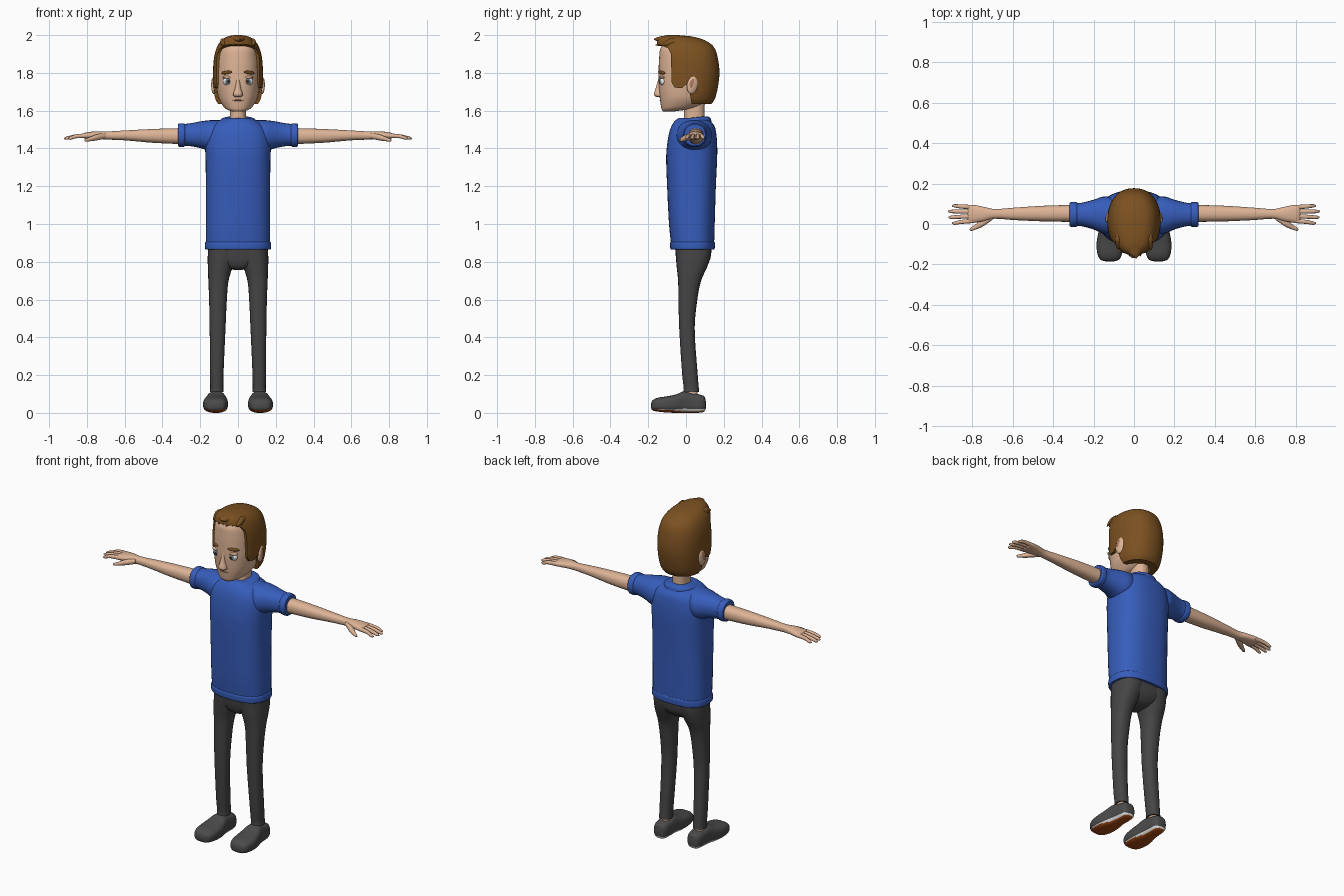
import bpy, bmesh, math
from mathutils import Matrix, Euler, Vector


def material(name, rgb):
    m = bpy.data.materials.new(name)
    m.diffuse_color = (*rgb, 1)
    return m


SKIN = material("skin", (.73, .456, .305))
HAIR = material("brown hair", (.2, .082, .015))
BLUE = material("blue cloth", (.038, .11, .5))
TROUSER = material("charcoal cloth", (.06, .06, .06))
SHOE = material("grey shoe", (.07, .07, .07))
WHITE = material("white", (.8, .8, .8))
RUBBER = material("orange rubber", (.376, .07, .007))
IRIS = material("grey blue iris", (.13, .18, .21))
BLACK = material("black", (.01, .01, .01))
LIP = material("lip", (.45, .2, .13))


def finish(name, bm, *mats):
    bmesh.ops.recalc_face_normals(bm, faces=bm.faces)
    me = bpy.data.meshes.new(name)
    bm.to_mesh(me)
    bm.free()
    for m in mats:
        me.materials.append(m)
    me.shade_smooth()
    me.set_sharp_from_angle(angle=math.radians(45))
    ob = bpy.data.objects.new(name, me)
    bpy.context.collection.objects.link(ob)
    return ob


def smooth_rings(rings, steps):
    """Hermite interpolation of ring extents along the axis."""
    def slope(i, c):
        a, b = rings[max(i - 1, 0)], rings[min(i + 1, len(rings) - 1)]
        return (b[c] - a[c]) / (b[0] - a[0])
    out = []
    for i in range(len(rings) - 1):
        p, q = rings[i], rings[i + 1]
        h = q[0] - p[0]
        for k in range(steps):
            u = k / steps
            row = [p[0] + h * u]
            for c in range(1, 5):
                row.append((2*u**3 - 3*u*u + 1) * p[c] + (u**3 - 2*u*u + u) * h * slope(i, c)
                           + (3*u*u - 2*u**3) * q[c] + (u**3 - u*u) * h * slope(i + 1, c))
            out.append(row)
    return out + [rings[-1]]


def loft(name, axis, rings, mat, n=24, p=2.3, steps=4, s=1):
    """Skin rounded sections (position, a_min, a_max, b_min, b_max) along an axis."""
    bm = bmesh.new()
    loops = []
    for t, a0, a1, b0, b1 in smooth_rings(rings, steps):
        loop = []
        for k in range(n):
            c, d = math.cos(2*math.pi*k/n), math.sin(2*math.pi*k/n)
            a = (a0 + a1)/2 + (a1 - a0)/2 * math.copysign(abs(c)**(2/p), c)
            b = (b0 + b1)/2 + (b1 - b0)/2 * math.copysign(abs(d)**(2/p), d)
            x, y, z = {"x": (t, a, b), "y": (a, t, b), "z": (a, b, t)}[axis]
            loop.append(bm.verts.new((s*x, y, z)))
        loops.append(loop)
    for l0, l1 in zip(loops, loops[1:]):
        for k in range(n):
            bm.faces.new((l0[k], l0[(k+1) % n], l1[(k+1) % n], l1[k]))
    bm.faces.new(loops[0])
    bm.faces.new(loops[-1])
    return finish(name, bm, mat)


def sym(*rows):
    return [(z, -w, w, y0, y1) for z, w, y0, y1 in rows]


def blob(name, loc, radii, mat, rot=(0, 0, 0)):
    bm = bmesh.new()
    bmesh.ops.create_uvsphere(bm, u_segments=20, v_segments=12, radius=1,
                              matrix=Matrix.LocRotScale(Vector(loc), Euler(rot), Vector(radii)))
    return finish(name, bm, mat)


# Head and neck
loft("neck", "z", sym((1.5, .046, -.012, .1), (1.57, .043, -.01, .098), (1.66, .045, -.01, .1)), SKIN)
loft("head", "z", sym(
    (1.595, .03, -.12, -.07), (1.605, .057, -.128, 0), (1.62, .076, -.132, .06),
    (1.66, .1, -.138, .12), (1.70, .11, -.142, .14), (1.75, .116, -.145, .15),
    (1.8, .117, -.145, .155), (1.88, .112, -.142, .14), (1.94, .095, -.13, .11),
    (1.97, .05, -.08, .06)), SKIN, n=40)
loft("nose", "z", sym((1.672, .016, -.155, -.11), (1.678, .024, -.165, -.11), (1.69, .025, -.169, -.11),
                      (1.72, .016, -.16, -.11), (1.77, .01, -.146, -.11)), SKIN, n=16)
blob("mouth", (0, -.134, 1.655), (.028, .006, .004), LIP)

# Hair cap with the face opening cut away
hair = loft("hair", "z", sym(
    (1.635, .105, -.1, .135), (1.66, .12, -.13, .152), (1.72, .13, -.145, .168),
    (1.8, .132, -.15, .177), (1.88, .127, -.152, .168), (1.94, .11, -.155, .145),
    (1.975, .085, -.15, .095), (1.993, .055, -.13, .03), (2.0, .02, -.1, -.04)), HAIR, n=48, p=2.25)
outline = [(-.3, 1.965), (-.14, 1.95), (-.095, 1.93), (-.08, 1.9), (-.076, 1.75), (-.06, 1.722),
           (-.02, 1.72), (0, 1.74), (.02, 1.69), (.03, 1.64), (.04, 1.5), (-.3, 1.5)]
bm = bmesh.new()
face = bm.faces.new([bm.verts.new((-.3, y, z)) for y, z in outline])
ext = bmesh.ops.extrude_face_region(bm, geom=[face])["geom"]
bmesh.ops.translate(bm, vec=(.6, 0, 0), verts=[v for v in ext if isinstance(v, bmesh.types.BMVert)])
cutter = finish("face_opening_cutter", bm, HAIR)
cutter.data.shade_flat()
cutter.hide_render = True
cutter.hide_viewport = True
cut = hair.modifiers.new("face opening", "BOOLEAN")
cut.operation = "DIFFERENCE"
cut.solver = "EXACT"
cut.object = cutter

# Pointed fringe locks
for i in range(7):
    x = -.078 + .026 * i
    back = .55 * x * x / .1
    tip = -.165 + back + (.012 if i % 2 else 0)
    loft("fringe_lock", "y", [
        (tip, x + .004, x + .006, 1.945, 1.948), (tip + .02, x - .008, x + .014, 1.942, 1.966),
        (tip + .05, x - .016, x + .016, 1.94, 1.983), (tip + .08, x - .014, x + .014, 1.945, 1.98)],
        HAIR, n=10)
loft("forelock", "y", [(-.17, .008, .012, 1.976, 1.98), (-.15, -.02, .03, 1.965, 1.99),
                       (-.11, -.04, .045, 1.95, 1.997), (-.07, -.03, .03, 1.95, 1.995)], HAIR, n=14)

# Torso of the shirt
loft("shirt_body", "z", sym(
    (.868, .169, -.077, .146), (.9, .17, -.08, .149), (1.0, .17, -.09, .152), (1.2, .17, -.1, .158),
    (1.35, .172, -.105, .165), (1.42, .174, -.1, .165), (1.48, .166, -.09, .16),
    (1.52, .14, -.076, .15), (1.55, .095, -.055, .125), (1.56, .07, -.04, .11)), BLUE, n=40, p=2.5)
loft("shirt_hem", "z", sym((.865, .171, -.08, .149), (.87, .174, -.083, .152),
                           (.9, .174, -.084, .153), (.906, .17, -.08, .15)), BLUE, n=40, p=2.5)
collar = loft("collar", "z", sym((1.53, .098, -.066, .135), (1.548, .094, -.06, .131),
                                 (1.558, .085, -.052, .122), (1.563, .07, -.04, .108)), BLUE, n=32)
for v in collar.data.vertices:
    v.co.z += .1 * (v.co.y - .035)

# Hips
loft("hips", "z", sym((.757, .02, -.01, .06), (.765, .05, -.03, .085), (.785, .1, -.043, .11),
                      (.82, .15, -.052, .13), (.9, .157, -.06, .135)), TROUSER, n=32, p=2.5)

for s in (-1, 1):
    # Face details
    blob("eyeball", (s*.054, -.121, 1.755), (.026, .018, .022), WHITE)
    blob("iris", (s*.053, -.135, 1.755), (.014, .0065, .015), IRIS)
    blob("pupil", (s*.052, -.1395, 1.755), (.007, .003, .007), BLACK)
    blob("upper_eyelid", (s*.054, -.122, 1.776), (.029, .02, .009), SKIN)
    blob("eyebrow", (s*.06, -.129, 1.802), (.034, .008, .009), HAIR, (0, s*.1, s*.55))
    blob("ear", (s*.126, .035, 1.737), (.014, .03, .05), SKIN, (-.2, 0, s*.25))
    blob("ear_hollow", (s*.137, .033, 1.742), (.004, .014, .027), LIP, (-.2, 0, s*.25))

    # Sleeve and turned cuff
    loft("sleeve", "x", [(.06, -.04, .12, 1.40, 1.55), (.14, -.05, .137, 1.385, 1.55),
                         (.2, -.027, .12, 1.402, 1.543), (.26, -.011, .105, 1.413, 1.532),
                         (.312, -.01, .104, 1.414, 1.528)], BLUE, s=s, p=2.2)
    loft("sleeve_cuff", "x", [(.281, -.01, .105, 1.413, 1.53), (.286, -.014, .108, 1.409, 1.533),
                              (.312, -.014, .108, 1.409, 1.532), (.318, -.009, .103, 1.414, 1.527)],
         BLUE, s=s, p=2.2)

    # Arm, palm and fingers
    loft("arm", "x", [(.28, .01, .095, 1.422, 1.508), (.45, .013, .09, 1.43, 1.503),
                      (.6, .02, .08, 1.443, 1.495), (.69, .026, .074, 1.447, 1.49),
                      (.74, .014, .084, 1.45, 1.491), (.79, .006, .094, 1.45, 1.487),
                      (.815, .006, .094, 1.453, 1.481), (.822, .012, .088, 1.46, 1.475)], SKIN, s=s)
    for y0, y1, end in ((.083, .09, .9), (.061, .062, .92), (.039, .033, .917), (.016, .004, .9)):
        ym = (y0 + y1) / 2
        loft("finger", "x", [(.79, y0 - .011, y0 + .011, 1.456, 1.48),
                             (.855, ym - .01, ym + .01, 1.454, 1.475),
                             (end - .012, y1 - .008, y1 + .008, 1.446, 1.463),
                             (end, y1 - .003, y1 + .003, 1.449, 1.455)], SKIN, n=12, s=s)
    loft("thumb", "x", [(.7, .02, .05, 1.452, 1.482), (.75, -.014, .025, 1.442, 1.474),
                        (.79, -.03, -.007, 1.437, 1.458), (.805, -.034, -.016, 1.436, 1.452),
                        (.812, -.03, -.024, 1.44, 1.447)], SKIN, n=14, s=s)

    # Trouser leg and ankle
    loft("trouser_leg", "z", [(.11, .077, .149, -.013, .07), (.13, .078, .147, -.012, .068),
                              (.2, .077, .148, -.02, .062), (.45, .066, .15, -.036, .046),
                              (.6, .059, .153, -.04, .06), (.7, .05, .157, -.042, .08),
                              (.78, .025, .16, -.05, .115), (.84, .0, .16, -.055, .133),
                              (.9, .0, .157, -.06, .135)], TROUSER, s=s)
    loft("ankle", "z", [(.05, .085, .141, -.002, .066), (.13, .085, .141, -.002, .06)], SKIN, s=s)

    # Shoe with pale sole edge and coloured underside
    rows = ((-.185, .12, .02, .025, .05), (-.178, .12, .044, .014, .066), (-.15, .12, .06, .007, .08),
            (-.1, .119, .066, .002, .088), (-.05, .117, .061, 0, .099), (-.01, .115, .051, 0, .114),
            (.04, .113, .046, 0, .104), (.08, .112, .042, .002, .095), (.1, .112, .03, .01, .083),
            (.105, .112, .015, .025, .06))
    shoe = loft("shoe", "y", [(y, c - w, c + w, z0, z1) for y, c, w, z0, z1 in rows],
                SHOE, n=48, p=2.8, s=s)
    shoe.data.materials.append(WHITE)
    shoe.data.materials.append(RUBBER)
    for f in shoe.data.polygons:
        if f.normal.z < -.75 and f.center.z < .03:
            f.material_index = 2
        elif f.center.z < .02 and f.center.y > -.15:
            f.material_index = 1
